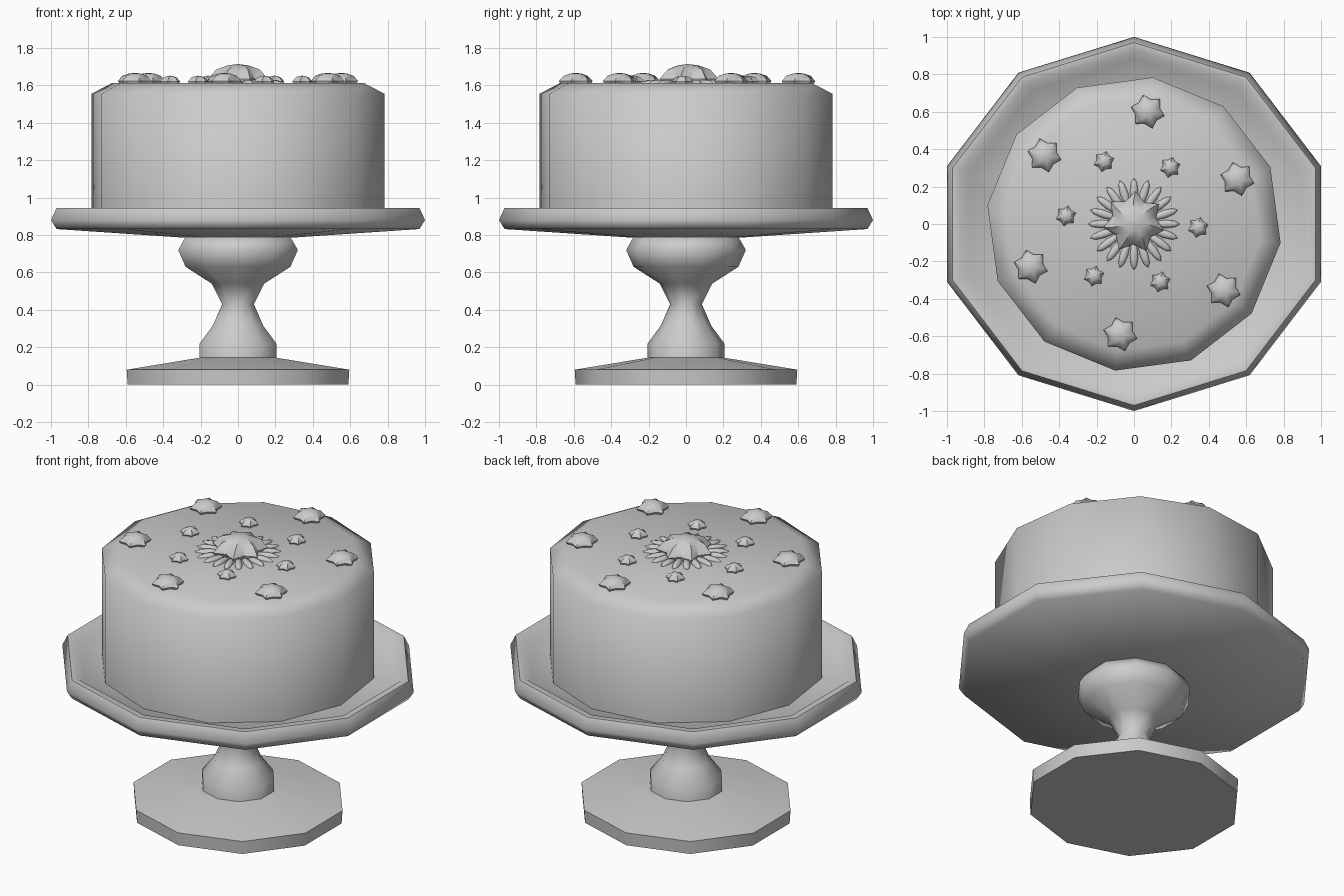
import bpy, bmesh, math
from math import pi, sin, cos, radians

cube = bpy.data.objects.get("Cube")
if cube:
    bpy.data.objects.remove(cube, do_unlink=True)

grey = bpy.data.materials.new("plain_grey")
grey.use_nodes = True
grey.diffuse_color = (0.6, 0.6, 0.6, 1)
grey.node_tree.nodes["Principled BSDF"].inputs["Base Color"].default_value = (0.6, 0.6, 0.6, 1)


def finish(name, bm, angle):
    """Turn a bmesh into a shaded, coloured object."""
    bmesh.ops.recalc_face_normals(bm, faces=bm.faces)
    mesh = bpy.data.meshes.new(name)
    bm.to_mesh(mesh)
    bm.free()
    mesh.materials.append(grey)
    obj = bpy.data.objects.new(name, mesh)
    bpy.context.collection.objects.link(obj)
    bpy.ops.object.select_all(action='DESELECT')
    obj.select_set(True)
    bpy.context.view_layer.objects.active = obj
    bpy.ops.object.shade_smooth_by_angle(angle=radians(angle))
    return obj


def skin(bm, rings):
    """Bridge a stack of closed rings and cap both ends."""
    loops = [[bm.verts.new(p) for p in ring] for ring in rings]
    n = len(loops[0])
    for low, high in zip(loops, loops[1:]):
        for i in range(n):
            j = (i + 1) % n
            bm.faces.new((low[i], low[j], high[j], high[i]))
    bm.faces.new(loops[0][::-1])
    bm.faces.new(loops[-1])


def lathe(name, profile, sides, turn, angle, stretch=1):
    bm = bmesh.new()
    skin(bm, [[(stretch * r * cos(turn + 2 * pi * i / sides),
                r * sin(turn + 2 * pi * i / sides), z) for i in range(sides)]
              for r, z in profile])
    return finish(name, bm, angle)


# Ten-sided stand, widened so its flat sides reach as far as its corners
WIDE = 1 / cos(pi / 10)
lathe("stand_foot", [(0.59, 0), (0.595, 0.08), (0.2, 0.145)], 10, pi / 2, 45, WIDE)
lathe("stand_stem", [(0.205, 0.1), (0.205, 0.22), (0.135, 0.315), (0.085, 0.43),
                     (0.14, 0.54), (0.28, 0.63), (0.32, 0.72), (0.28, 0.79)],
      10, pi / 2, 65, WIDE)
lathe("stand_plate", [(0.2, 0.78), (0.97, 0.832), (1, 0.88), (0.97, 0.945),
                      (0.93, 0.945), (0.885, 0.9), (0.5, 0.9)], 10, pi / 2, 65, WIDE)

# Twelve-sided cake with a rounded shoulder
TOP = 1.612
lathe("cake", [(0.79, 0.89), (0.79, 1.555), (0.68, TOP)], 12, radians(-7.3), 75)


def rosette(name, x, y, radius, height, points, turn):
    """Piped star of cream with pointed ridges and a slight twist."""
    bm = bmesh.new()
    rings = []
    for r, h, groove, twist in ((0.9, -0.05, 0.72, 0), (1, 0.22, 0.72, 0.04),
                                (0.72, 0.72, 0.74, 0.1), (0.35, 0.93, 0.85, 0.18),
                                (0.02, 1, 1, 0.2)):
        ring = []
        for i in range(points * 2):
            a = turn + twist + pi * i / points
            d = radius * r * (groove if i % 2 else 1)
            ring.append((x + d * cos(a), y + d * sin(a), TOP + h * height))
        rings.append(ring)
    skin(bm, rings)
    return finish(name, bm, 35)


# Central rosette and two circles of smaller ones
rosette("center_rosette", 0, 0.01, 0.165, 0.102, 7, radians(85))
for k in range(6):
    a = radians(83 + 60 * k)
    rosette(f"outer_rosette_{k + 1}", 0.6 * cos(a), 0.6 * sin(a) + 0.006,
            0.093, 0.055, 6, a + radians(20))
    a = radians(55 + 60 * k)
    rosette(f"inner_rosette_{k + 1}", 0.355 * cos(a) - 0.01, 0.355 * sin(a) + 0.012,
            0.056, 0.04, 6, a + radians(20))

# Ring of flat petals under the central rosette
PETALS = 20
bm = bmesh.new()
for k in range(PETALS):
    a = 2 * pi * k / PETALS
    made = bmesh.ops.create_uvsphere(bm, u_segments=8, v_segments=6, radius=1)["verts"]
    for v in made:
        u, w = 0.17 + 0.075 * v.co.x, 0.022 * v.co.y
        v.co = (u * cos(a) - w * sin(a), u * sin(a) + w * cos(a), TOP + 0.018 * v.co.z)
finish("petal_ring", bm, 60)
